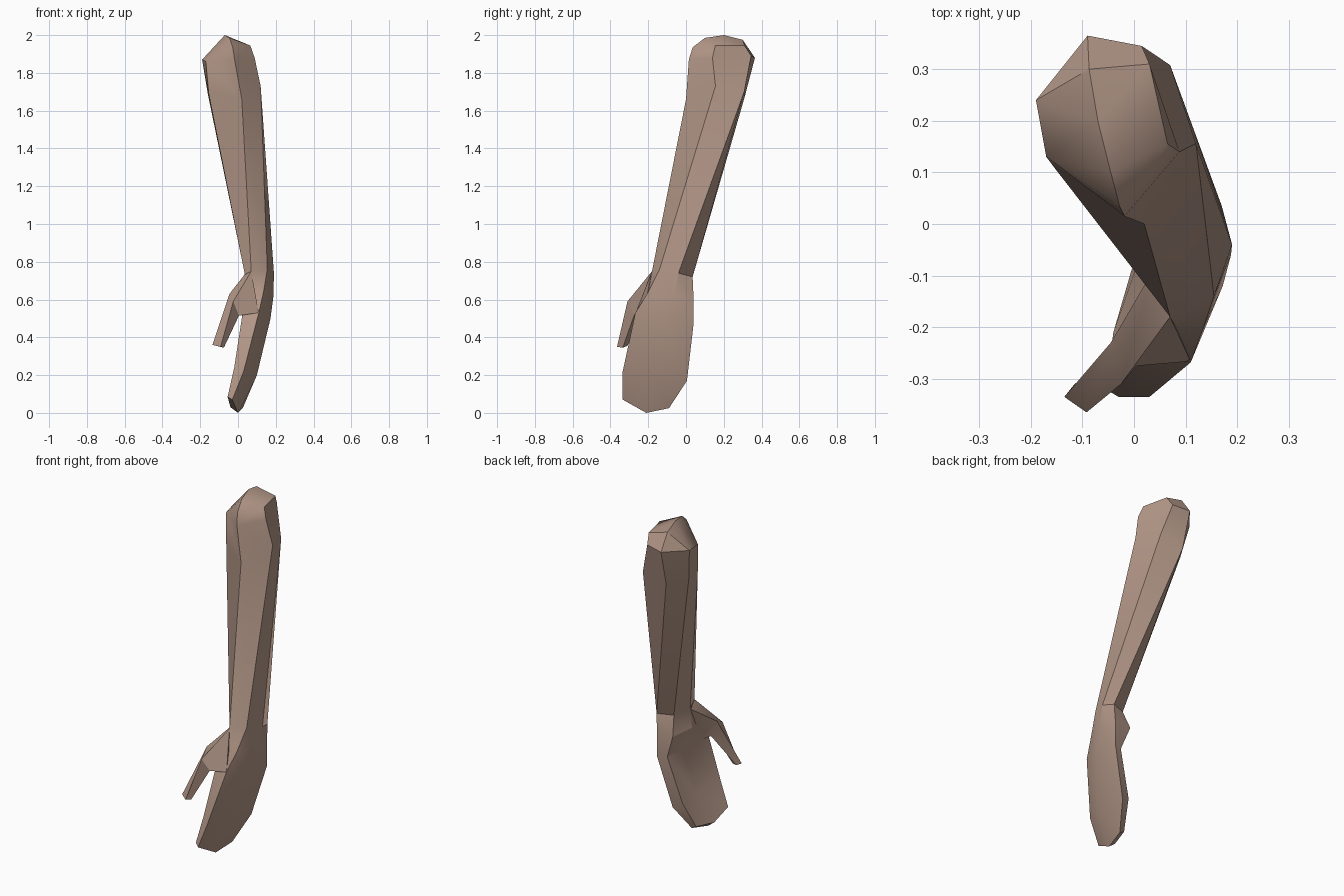
import bpy, bmesh

if "Cube" in bpy.data.objects:
    bpy.data.objects.remove(bpy.data.objects["Cube"])

skin = bpy.data.materials.new("skin_brown")
skin.diffuse_color = (0.45, 0.31, 0.245, 1)
skin.use_nodes = True
skin.node_tree.nodes["Principled BSDF"].inputs["Base Color"].default_value = skin.diffuse_color


def finish(bm, name):
    bmesh.ops.recalc_face_normals(bm, faces=bm.faces)
    mesh = bpy.data.meshes.new(name)
    bm.to_mesh(mesh)
    bm.free()
    ob = bpy.data.objects.new(name, mesh)
    bpy.context.collection.objects.link(ob)
    mesh.materials.append(skin)
    bpy.ops.object.select_all(action='DESELECT')
    ob.select_set(True)
    bpy.context.view_layer.objects.active = ob
    bpy.ops.object.shade_smooth_by_angle(angle=0.52)
    return ob


def loft(bm, rings):
    loops = [[bm.verts.new(p) for p in ring] for ring in rings]
    for up, low in zip(loops, loops[1:]):
        n = len(up)
        for i in range(n):
            j = (i + 1) % n
            bm.faces.new((up[i], up[j], low[j], low[i]))
    return loops


# Cross-sections: front, outer front, outer back, back, inner back, inner front
forearm = [
    [(-.018, .015, 1.87), (.088, .14, 1.88), (.015, .345, 1.89),
     (-.09, .365, 1.88), (-.19, .24, 1.87), (-.17, .13, 1.86)],
    [(.02, 0, 1.66), (.12, .156, 1.73), (.07, .308, 1.70),
     (-.085, .31, 1.67), (-.16, .2, 1.69), (-.155, .11, 1.69)],
]
hand = [
    # wrist
    [(.07, -.18, .75), (.155, -.14, .76), (.19, -.04, .74),
     (.17, .035, .72), (.08, 0, .72), (.035, -.09, .74)],
    # heel of the hand
    [(.045, -.21, .62), (.135, -.2, .64), (.188, -.06, .62),
     (.165, .04, .61), (.06, .04, .61), (.03, -.1, .62)],
    # knuckles
    [(.02, -.25, .5), (.11, -.268, .53), (.172, -.12, .5),
     (.165, .04, .47), (.11, .02, .47), (.09, -.1, .48)],
    # fingers
    [(-.02, -.3, .24), (.03, -.335, .22), (.1, -.19, .2),
     (.085, .005, .17), (.03, -.01, .2), (.04, -.16, .2)],
    # fingertips
    [(-.055, -.32, .085), (-.03, -.335, .07), (0, -.21, 0),
     (.025, -.09, .025), (-.005, -.09, .04), (-.04, -.21, .03)],
]
bm = bmesh.new()
loops = loft(bm, forearm + hand)
a, b, c, d, e, f = loops[-1]
bm.faces.new((a, b, c, f))
bm.faces.new((f, c, d, e))

# Rounded elbow end: a ridge with an outer flat
a, b, c, d, e, f = loops[0]
r0, r1, r2, r3, b2, c2 = [bm.verts.new(p) for p in (
    (-.028, .035, 1.935), (-.045, .1, 1.985), (-.07, .2, 2.0), (-.087, .3, 1.975),
    (.065, .155, 1.945), (.03, .31, 1.945))]
for face in ((a, b, b2, r0), (r0, b2, r1), (r1, b2, r2), (r2, b2, c2, r3),
             (r3, c2, c, d), (b, c, c2, b2), (a, r0, f), (r0, r1, f),
             (r1, r2, f), (r2, e, f), (r2, r3, e), (r3, d, e)):
    bm.faces.new(face)
finish(bm, "forearm_and_hand")

# Thumb: base in the hand, knuckle, tip
bm = bmesh.new()
loops = loft(bm, [
    [(.037, -.09, .735), (.07, -.18, .75), (.11, -.266, .53), (.06, -.18, .5)],
    [(-.045, -.23, .63), (-.025, -.31, .59), (.005, -.275, .515), (-.005, -.23, .53)],
    [(-.135, -.335, .36), (-.092, -.365, .35), (-.075, -.335, .345), (-.115, -.31, .355)],
])
bm.faces.new(loops[0])
bm.faces.new(loops[-1])
finish(bm, "thumb")
